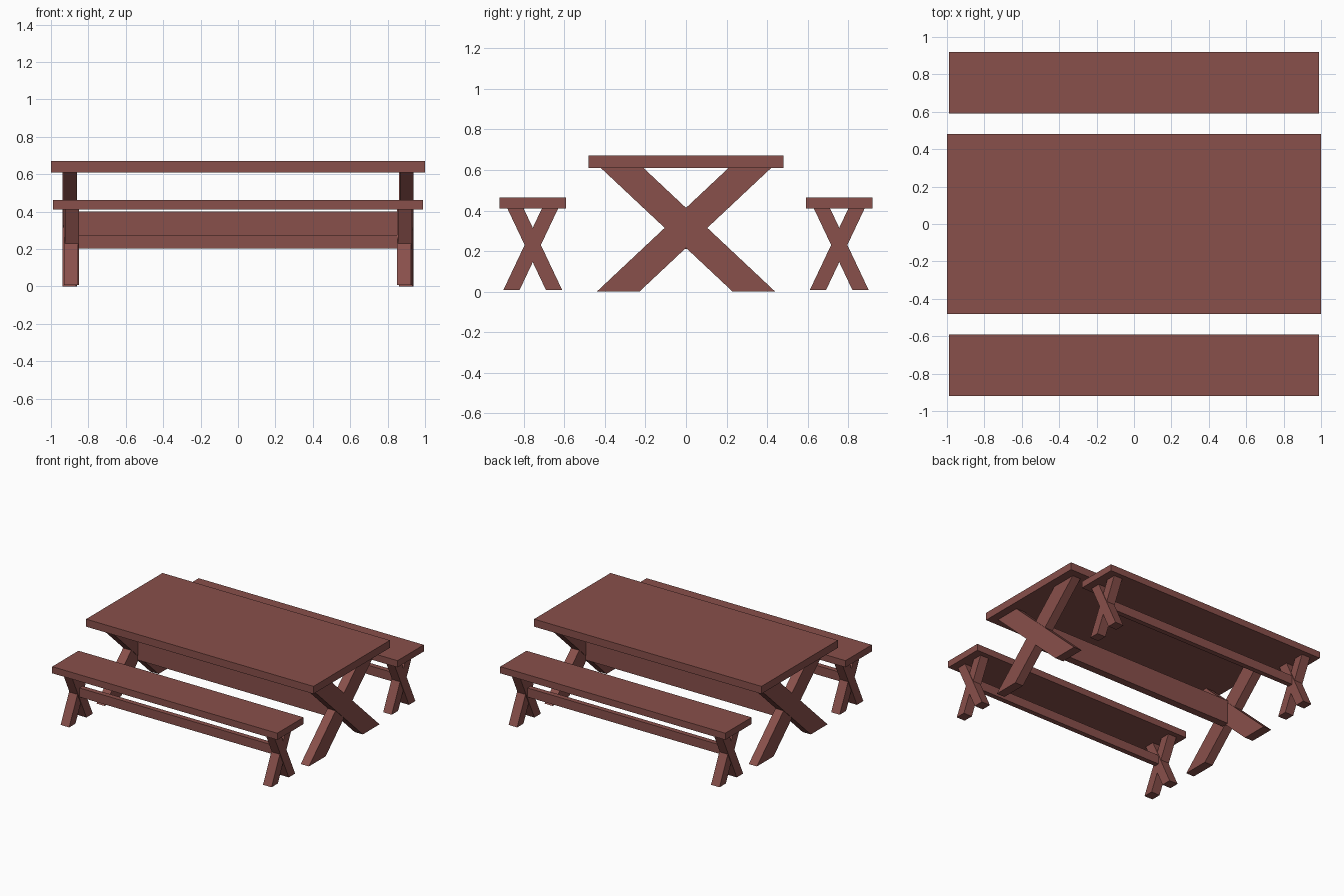
import bpy
import bmesh
from math import pi
from mathutils import Matrix

cube = bpy.data.objects.get("Cube")
if cube:
    bpy.data.objects.remove(cube, do_unlink=True)

# Reddish brown stained wood for everything
wood = bpy.data.materials.new("red_brown_wood")
wood.use_nodes = True
colour = (0.25, 0.08, 0.07, 1)
wood.diffuse_color = colour
wood.node_tree.nodes["Principled BSDF"].inputs["Base Color"].default_value = colour


def prism(name, profile, x0, x1, turned=False):
    """Extrude a (y, z) profile along x; optionally turn it half a circle about z."""
    bm = bmesh.new()
    face = bm.faces.new([bm.verts.new((x0, y, z)) for y, z in profile])
    moved = bmesh.ops.extrude_face_region(bm, geom=[face])["geom"]
    bmesh.ops.translate(bm, vec=(x1 - x0, 0, 0),
                        verts=[v for v in moved if isinstance(v, bmesh.types.BMVert)])
    if turned:
        bmesh.ops.rotate(bm, verts=bm.verts, matrix=Matrix.Rotation(pi, 3, "Z"))
    bmesh.ops.recalc_face_normals(bm, faces=bm.faces)
    mesh = bpy.data.meshes.new(name)
    bm.to_mesh(mesh)
    bm.free()
    mesh.materials.append(wood)
    obj = bpy.data.objects.new(name, mesh)
    bpy.context.collection.objects.link(obj)
    return obj


def board(name, half_x, y, half_y, z0, z1):
    """Straight board running the length of the set."""
    return prism(name, [(y - half_y, z0), (y + half_y, z0),
                        (y + half_y, z1), (y - half_y, z1)], -half_x, half_x)


def crossed_legs(name, y, foot, top, z0, z1, x0, x1):
    """X-shaped leg pair at both ends; foot and top are (inner, outer) offsets."""
    for end, turned in (("left", False), ("right", True)):
        mid = -y if turned else y
        for side, lean, inset in (("outer", 1, 0), ("inner", -1, 0.005)):
            profile = [(mid + lean * foot[0], z0), (mid + lean * foot[1], z0),
                       (mid - lean * top[0], z1), (mid - lean * top[1], z1)]
            prism(f"{name}_{end}_{side}_leg", profile, x0 - inset, x1 - inset, turned)


# Table
board("table_top", 1.0, 0, 0.48, 0.61, 0.67)
board("table_stretcher", 0.87, 0, 0.03, 0.21, 0.40)
crossed_legs("table", 0, (0.23, 0.44), (0.21, 0.42), 0, 0.61, 0.865, 0.937)

# Benches in front and behind
for name, y in (("front_bench", -0.755), ("back_bench", 0.755)):
    board(name + "_seat", 0.99, y, 0.165, 0.41, 0.463)
    board(name + "_stretcher", 0.86, y, 0.02, 0.203, 0.275)
    crossed_legs(name, y, (0.065, 0.145), (0.045, 0.125), 0.008, 0.41, 0.855, 0.93)
